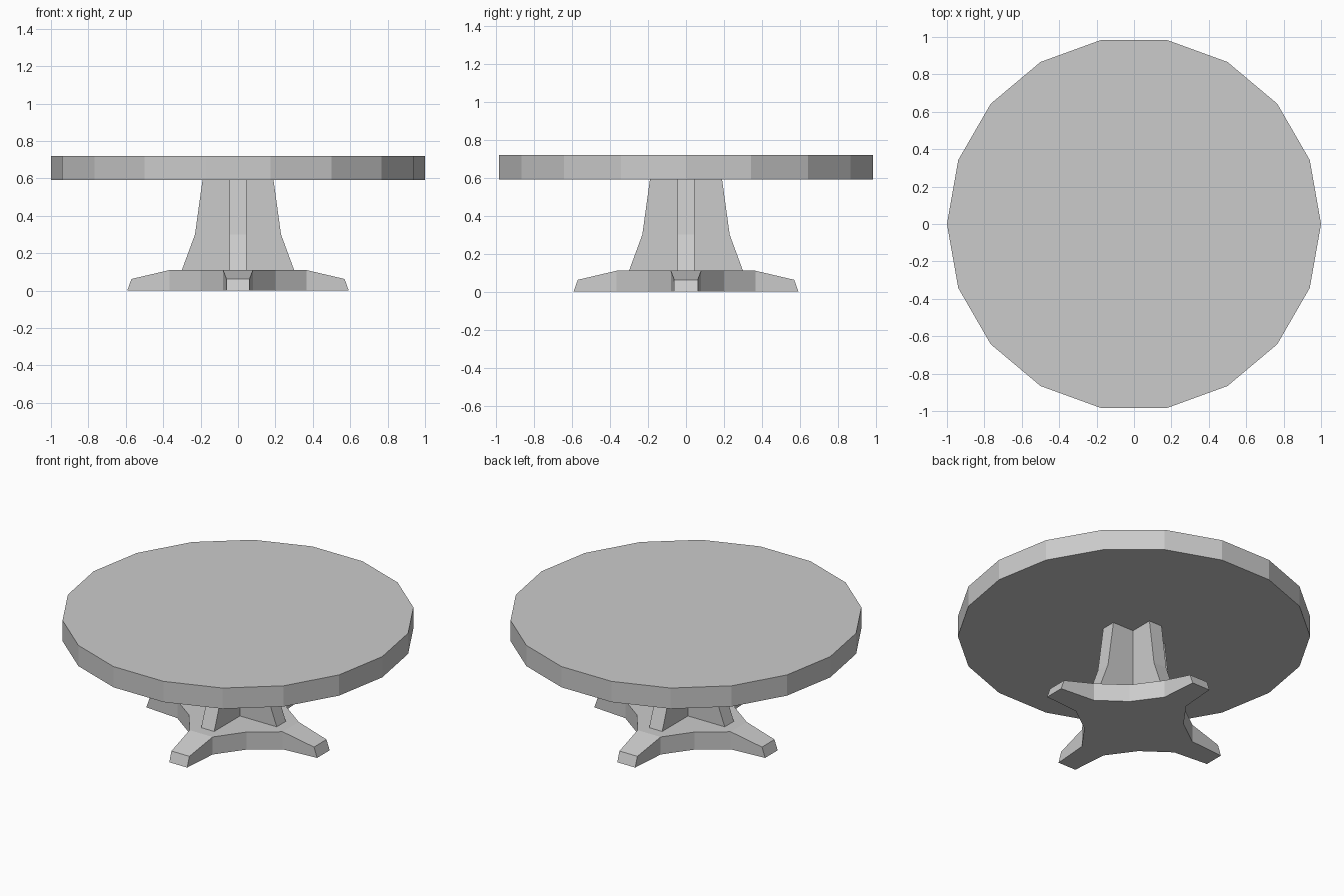
import bpy, bmesh
from math import cos, sin, pi

if "Cube" in bpy.data.objects:
    bpy.data.objects.remove(bpy.data.objects["Cube"])


def four_way(points):
    """Repeat a run of (x, y, z) points around z in quarter turns."""
    ring = []
    for c, s in ((1, 0), (0, 1), (-1, 0), (0, -1)):
        ring += [(x * c - y * s, x * s + y * c, z) for x, y, z in points]
    return ring


def loft(name, rings, top_faces=None):
    """Skin rings of equal length; cap the ends (top may be split in faces)."""
    bm = bmesh.new()
    loops = [[bm.verts.new(p) for p in ring] for ring in rings]
    n = len(loops[0])
    for a, b in zip(loops, loops[1:]):
        for i in range(n):
            j = (i + 1) % n
            bm.faces.new((a[i], a[j], b[j], b[i]))
    bm.faces.new(loops[0][::-1])
    for face in top_faces or [range(n)]:
        bm.faces.new([loops[-1][i] for i in face])
    bmesh.ops.recalc_face_normals(bm, faces=bm.faces)
    mesh = bpy.data.meshes.new(name)
    bm.to_mesh(mesh)
    bm.free()
    obj = bpy.data.objects.new(name, mesh)
    bpy.context.collection.objects.link(obj)
    return obj


# Round tabletop with 18 sides
def disc(z):
    return [(cos(i * pi / 9), sin(i * pi / 9), z) for i in range(18)]


loft("tabletop", [disc(0.59), disc(0.72)])

# Cross-shaped pedestal column, flaring towards the foot
t = 0.045
loft("pedestal_column", [
    four_way([(r, -t, z), (r, t, z), (t, t, z)])
    for r, z in ((0.30, 0.11), (0.23, 0.30), (0.19, 0.59))])


# Four-armed base: shoulder, arm end (two corners), shoulder, inner corner
def base_ring(reach, z_end, z_mid):
    return four_way([(0.365, -0.08, z_mid), (reach, -0.062, z_end),
                     (reach, 0.062, z_end), (0.365, 0.08, z_mid),
                     (0.20, 0.20, z_mid)])


arms = [[5 * k + i for i in range(4)] for k in range(4)]
hub = [5 * k + i for k in range(4) for i in (0, 3, 4)]
loft("pedestal_base", [base_ring(0.592, 0, 0), base_ring(0.57, 0.062, 0.11)],
     arms + [hub])
